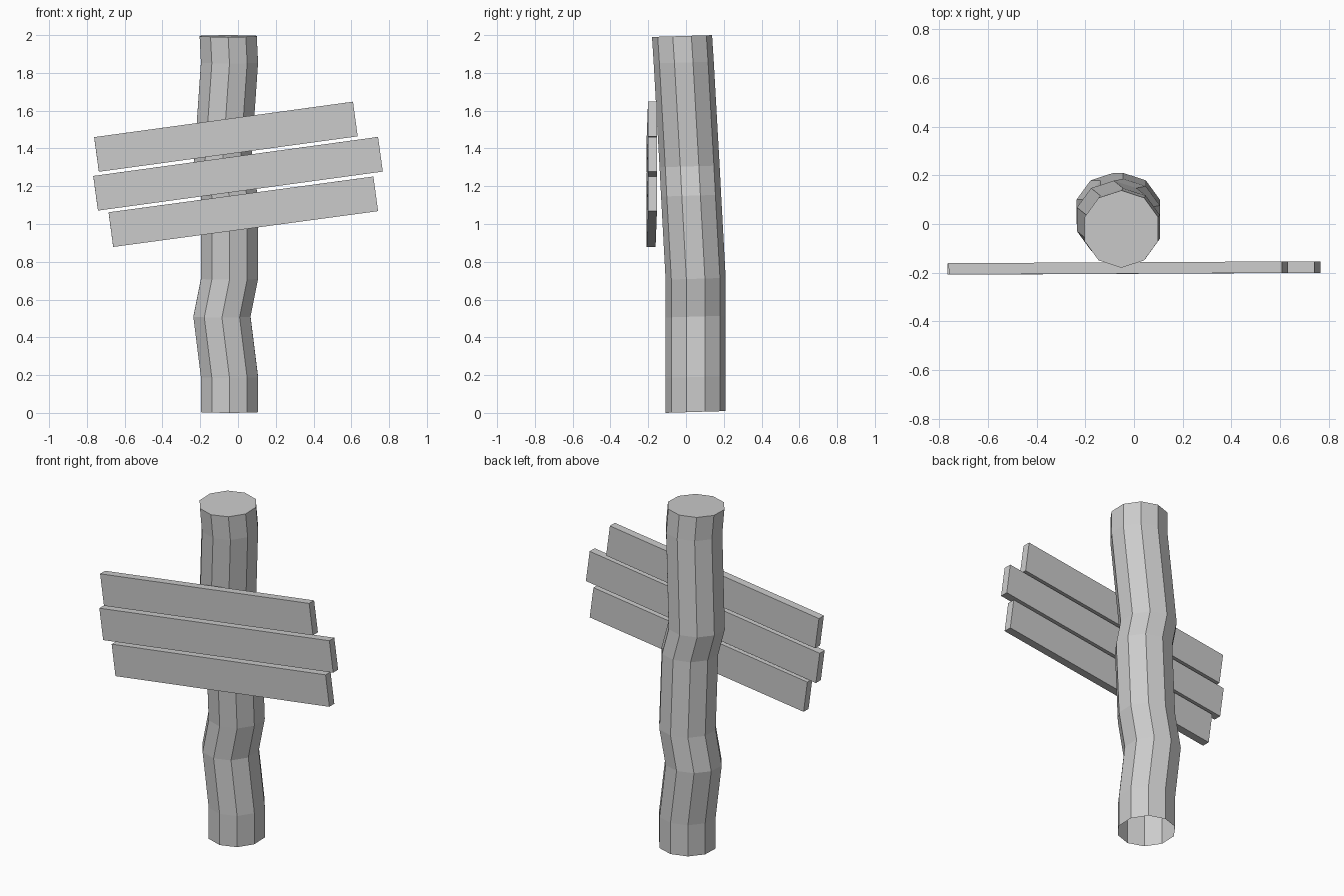
import bpy, bmesh
from math import sin, cos, pi, radians
from mathutils import Matrix, Vector

if "Cube" in bpy.data.objects:
    bpy.data.objects.remove(bpy.data.objects["Cube"])

SIDES, RADIUS, TILT = 10, 0.159, 0.03


def finish(bm, name):
    mesh = bpy.data.meshes.new(name)
    bm.to_mesh(mesh)
    bm.free()
    obj = bpy.data.objects.new(name, mesh)
    bpy.context.collection.objects.link(obj)
    return obj


# Crooked ten-sided post: ring centres from ground to top, open underneath
centres = [(-0.045, 0.051, 0.005), (-0.045, 0.051, 0.19), (-0.085, 0.051, 0.51),
           (-0.045, 0.051, 0.71), (-0.045, 0.027, 1.15), (-0.083, 0.019, 1.305),
           (-0.045, -0.012, 1.855), (-0.052, -0.021, 1.995)]
bm = bmesh.new()
rings = []
for cx, cy, cz in centres:
    ring = []
    for i in range(SIDES):
        a = 2 * pi * i / SIDES - pi / 2
        dy = RADIUS * sin(a)
        ring.append(bm.verts.new((cx + RADIUS * cos(a), cy + dy, cz + TILT * dy)))
    rings.append(ring)
for low, high in zip(rings, rings[1:]):
    for i in range(SIDES):
        j = (i + 1) % SIDES
        bm.faces.new((low[i], low[j], high[j], high[i]))
bm.faces.new(rings[-1])
finish(bm, "post")


# Three slanted boards nailed across the front
def board(name, x, z, length, angle):
    bm = bmesh.new()
    bmesh.ops.create_cube(bm, size=1)
    bmesh.ops.scale(bm, vec=(length, 0.047, 0.185), verts=bm.verts)
    obj = finish(bm, name)
    obj.matrix_world = (Matrix.Translation(Vector((x, -0.181, z)))
                        @ Matrix.Rotation(radians(0.3), 4, 'Z')
                        @ Matrix.Rotation(radians(-angle), 4, 'Y'))


board("top_board", -0.064, 1.462, 1.383, 7.8)
board("middle_board", 0.0, 1.266, 1.522, 7.8)
board("bottom_board", 0.028, 1.065, 1.415, 7.7)
